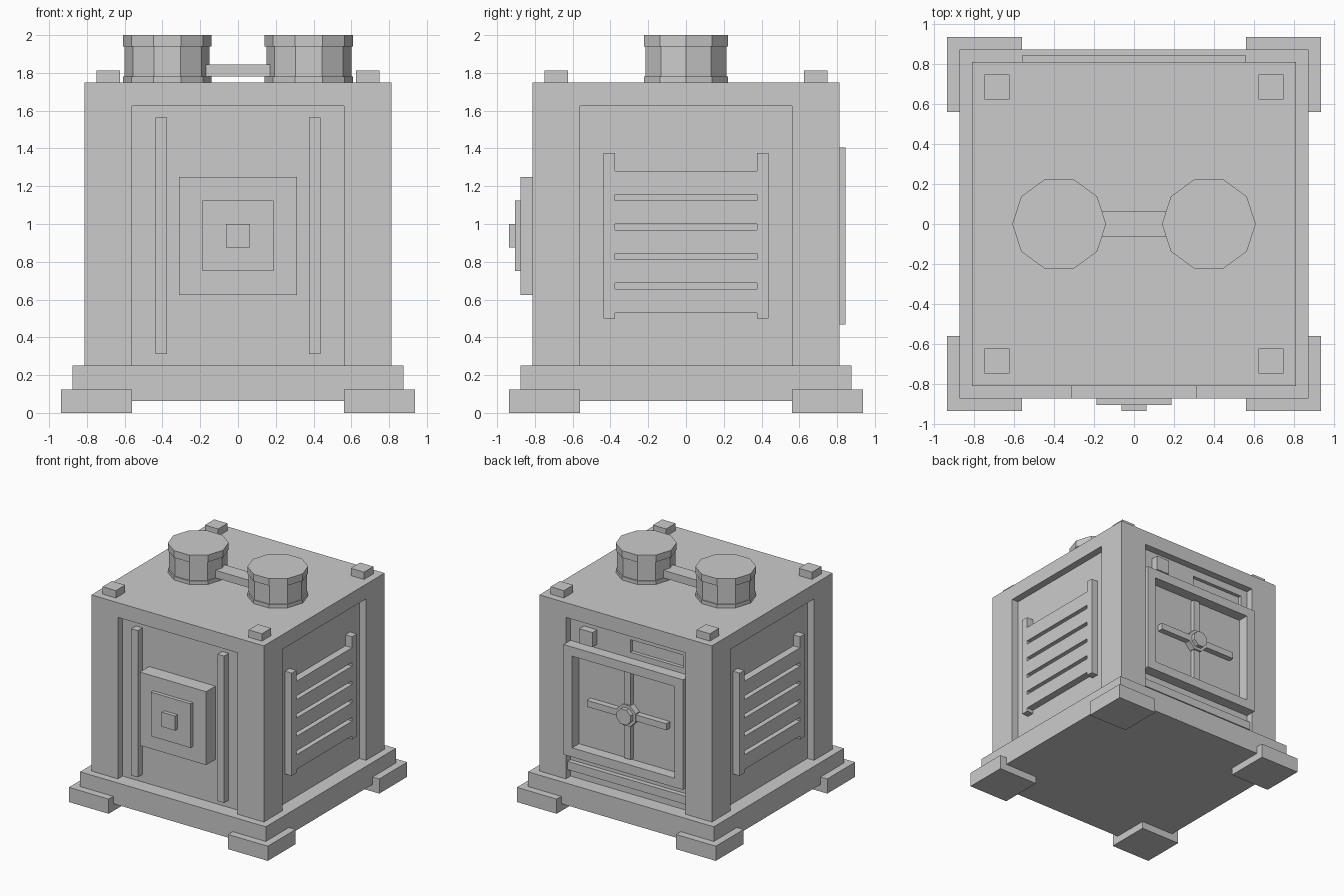
import bpy, bmesh, math

if "Cube" in bpy.data.objects:
    bpy.data.objects.remove(bpy.data.objects["Cube"])

grey = bpy.data.materials.new("plain_grey")
grey.diffuse_color = (0.6, 0.6, 0.6, 1)
grey.use_nodes = True
grey.node_tree.nodes["Principled BSDF"].inputs["Base Color"].default_value = grey.diffuse_color


def mesh_object(name, bm):
    bmesh.ops.recalc_face_normals(bm, faces=bm.faces)
    me = bpy.data.meshes.new(name)
    bm.to_mesh(me)
    bm.free()
    me.materials.append(grey)
    ob = bpy.data.objects.new(name, me)
    bpy.context.collection.objects.link(ob)
    return ob


def boxes(name, spans):
    """One object from boxes given as (x0, x1, y0, y1, z0, z1)."""
    bm = bmesh.new()
    for x0, x1, y0, y1, z0, z1 in spans:
        vs = bmesh.ops.create_cube(bm, size=1)["verts"]
        for v in vs:
            v.co = ((x0 + x1) / 2 + v.co.x * (x1 - x0),
                    (y0 + y1) / 2 + v.co.y * (y1 - y0),
                    (z0 + z1) / 2 + v.co.z * (z1 - z0))
    return mesh_object(name, bm)


def lathe(name, profile, sides, place, turn=0):
    """Stack of rings (radius, height), closed at both ends."""
    bm = bmesh.new()
    rings = []
    for r, h in profile:
        angles = [turn + 2 * math.pi * i / sides for i in range(sides)]
        rings.append([bm.verts.new(place(r * math.cos(a), r * math.sin(a), h)) for a in angles])
    for a, b in zip(rings, rings[1:]):
        for i in range(sides):
            j = (i + 1) % sides
            bm.faces.new((a[i], a[j], b[j], b[i]))
    bm.faces.new(rings[0])
    bm.faces.new(rings[-1])
    return mesh_object(name, bm)


def cut(target, cutter):
    mod = target.modifiers.new("cut", "BOOLEAN")
    mod.operation, mod.solver, mod.object = "DIFFERENCE", "EXACT", cutter
    cutter.hide_render = True
    cutter.hide_viewport = True


S = 0.8125   # body half width
R = 0.75     # recessed wall
W = 0.5625   # recess half width

# Body with a recessed panel on each side and a slot in the back
body = boxes("body", [(-S, S, -S, S, 0.25, 1.75)])
cut(body, boxes("recess_cutter", [
    (-W, W, -1, -R, 0.2, 1.625), (-W, W, R, 1, 0.2, 1.625),
    (-1, -R, -W, W, 0.2, 1.625), (R, 1, -W, W, 0.2, 1.625)]))
cut(body, boxes("slot_cutter", [(-0.5, 0, 0.72, 0.9, 1.455, 1.5625)]))

# Plinth and feet
boxes("plinth", [(-0.875, 0.875, -0.875, 0.875, 0.0625, 0.25)])
corners = [(sx, sy) for sx in (-1, 1) for sy in (-1, 1)]
for sx, sy in corners:
    x, y = sorted((sx * W, sx * 0.9375)), sorted((sy * W, sy * 0.9375))
    boxes("foot", [(*x, *y, 0, 0.125)])
    x, y = sorted((sx * 0.625, sx * 0.75)), sorted((sy * 0.625, sy * 0.75))
    boxes("roof_stud", [(*x, *y, 1.75, 1.8125)])

# Front: two upright rails and a stepped box
boxes("front_rails", [(-0.4375, -0.375, -S, -R, 0.3125, 1.5625),
                      (0.375, 0.4375, -S, -R, 0.3125, 1.5625)])
boxes("front_box", [(-0.3125, 0.3125, -0.875, -R, 0.625, 1.25)])
boxes("front_box_plate", [(-0.1875, 0.1875, -0.906, -0.875, 0.75, 1.125)])
boxes("front_box_button", [(-0.0625, 0.0625, -0.9375, -0.906, 0.875, 1.0)])

# Sides: louvre grilles between posts
for side in (-1, 1):
    x = sorted((side * R, side * S))
    boxes("grille_posts", [(*x, -0.4375, -0.375, 0.5, 1.375),
                           (*x, 0.375, 0.4375, 0.5, 1.375)])
    boxes("grille_slats", [(*x, -0.375, 0.375, 0.53 + i * 0.1565, 0.655 + i * 0.1565)
                           for i in range(5)])

# Back: hatch frame, cross handle, hub, sill and small block
F, I = 0.84375, 0.482
boxes("hatch_frame", [(-W, W, R, F, 1.328, 1.406), (-W, W, R, F, 0.469, 0.547),
                      (-W, -I, R, F, 0.547, 1.328), (I, W, R, F, 0.547, 1.328)])
boxes("handle_upright", [(-0.03, 0.03, R, 0.79, 0.5625, 1.3125)])
boxes("handle_crossbar", [(-0.375, 0.375, R, 0.80, 0.91, 0.965)])
lathe("handle_hub", [(0.095, R), (0.095, 0.805), (0.07, 0.805), (0.07, 0.84)], 8,
      lambda a, b, h: (a, h, 0.9375 + b), math.pi / 8)
boxes("back_sill", [(-W, W, R, 0.79, 0.32, 0.39)])
boxes("back_block", [(0.3125, 0.4375, R, S, 1.4375, 1.5625)])

# Roof: two ten-sided caps joined by a square duct
for cx in (-0.375, 0.375):
    lathe("roof_cap", [(0.235, 1.75), (0.235, 1.78), (0.225, 1.78),
                       (0.225, 1.94), (0.235, 1.94), (0.235, 2.0)], 10,
          lambda a, b, h, cx=cx: (cx + a, b, h))
boxes("roof_duct", [(-0.2, 0.2, -0.0625, 0.0625, 1.78, 1.845)])
